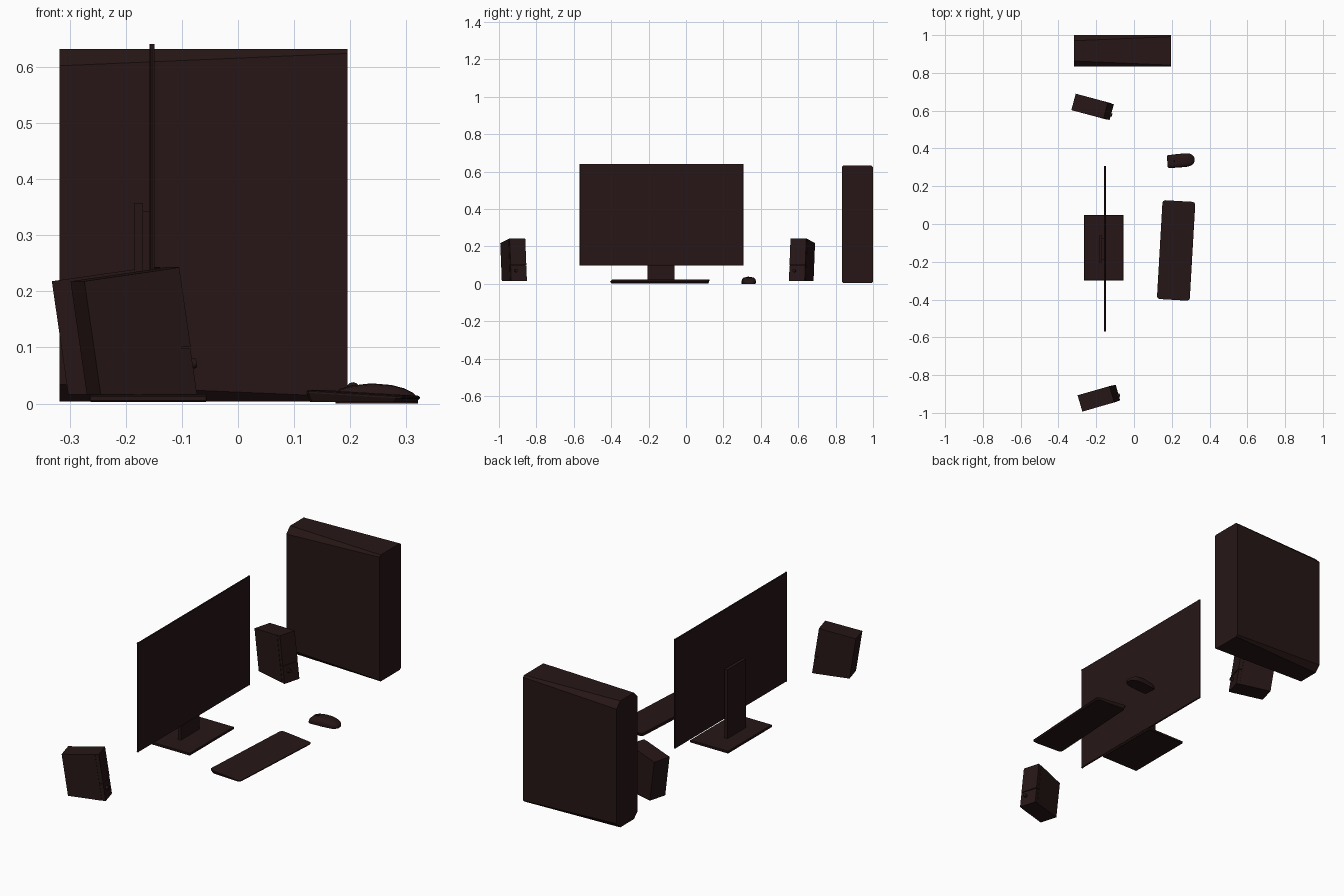
import bpy, bmesh, math
from mathutils import Matrix, Vector

if "Cube" in bpy.data.objects:
    bpy.data.objects.remove(bpy.data.objects["Cube"])

mat = bpy.data.materials.new("dark_plastic")
mat.diffuse_color = (0.02, 0.008, 0.008, 1)
mat.use_nodes = True
mat.node_tree.nodes["Principled BSDF"].inputs["Base Color"].default_value = mat.diffuse_color


def finish(name, bm, matrix=Matrix(), bevel=0.0, segments=2, smooth=False):
    bmesh.ops.recalc_face_normals(bm, faces=bm.faces)
    me = bpy.data.meshes.new(name)
    bm.to_mesh(me)
    bm.free()
    me.materials.append(mat)
    ob = bpy.data.objects.new(name, me)
    bpy.context.collection.objects.link(ob)
    ob.matrix_world = matrix
    if bevel:
        m = ob.modifiers.new("bevel", 'BEVEL')
        m.width, m.segments = bevel, segments
    if smooth:
        bpy.ops.object.select_all(action='DESELECT')
        bpy.context.view_layer.objects.active = ob
        ob.select_set(True)
        bpy.ops.object.shade_smooth_by_angle(angle=math.radians(40))
    return ob


def loft(name, sections, **kw):
    """Closed solid through equal-sized loops of points."""
    bm = bmesh.new()
    loops = [[bm.verts.new(p) for p in s] for s in sections]
    n = len(loops[0])
    for a, b in zip(loops, loops[1:]):
        for i in range(n):
            j = (i + 1) % n
            bm.faces.new((a[i], a[j], b[j], b[i]))
    bm.faces.new(loops[0])
    bm.faces.new(loops[-1])
    return finish(name, bm, **kw)


def box(name, x, y, z, **kw):
    return loft(name, [[(x[0], y[0], k), (x[1], y[0], k), (x[1], y[1], k), (x[0], y[1], k)] for k in z], **kw)


def cylinder(name, p, q, r, matrix=Matrix(), sides=12):
    p, q = Vector(p), Vector(q)
    bm = bmesh.new()
    rot = (q - p).to_track_quat('Z', 'Y').to_matrix().to_4x4()
    bmesh.ops.create_cone(bm, cap_ends=True, segments=sides, radius1=r, radius2=r,
                          depth=(q - p).length, matrix=Matrix.Translation((p + q) / 2) @ rot)
    return finish(name, bm, matrix, smooth=True)


def place(x, y, degrees):
    return Matrix.Translation((x, y, 0)) @ Matrix.Rotation(math.radians(degrees), 4, 'Z')


# Tower: nearly square front, chamfered long edges towards the back
def tower_section(x, c):
    y0, y1, z0, z1 = 0.833, 1.0, 0.004, 0.632
    return [(x, y0 + c, z0), (x, y1 - c, z0), (x, y1, z0 + c), (x, y1, z1 - c),
            (x, y1 - c, z1), (x, y0 + c, z1), (x, y0, z1 - c), (x, y0, z0 + c)]


loft("computer_tower", [tower_section(-0.318, 0.03), tower_section(0.195, 0.008)])

# Monitor: thin panel, slim rounded frame, neck and base
MY, MZ = (-0.57, 0.308), (0.098, 0.641)
box("monitor_panel", (-0.157, -0.149), (MY[0] + 0.002, MY[1] - 0.002), (MZ[0] + 0.002, MZ[1] - 0.002))
r = 0.0045
ya, yb, za, zb = MY[0] + r, MY[1] - r, MZ[0] + r, MZ[1] - r
for name, p, q in [("frame_top", (MY[0], zb), (MY[1], zb)), ("frame_bottom", (MY[0], za), (MY[1], za)),
                   ("frame_left", (ya, MZ[0]), (ya, MZ[1])), ("frame_right", (yb, MZ[0]), (yb, MZ[1]))]:
    cylinder(name, (-0.153, *p), (-0.153, *q), r, sides=8)
box("stand_neck", (-0.185, -0.169), (-0.207, -0.061), (0.012, 0.357))
box("stand_mount", (-0.17, -0.156), (-0.19, -0.078), (0.20, 0.342))
box("stand_base", (-0.265, -0.055), (-0.299, 0.048), (0.003, 0.015), bevel=0.002, segments=1)

# Keyboard: wedge with clipped corners, higher at the back edge
def keyboard_outline(inset, top):
    a, b, c = 0.087 - inset, 0.262 - inset, 0.014
    pts = [(-a, -b + c), (-a + c * 0.3, -b + c * 0.3), (-a + c, -b), (a - c, -b), (a - c * 0.3, -b + c * 0.3),
           (a, -b + c), (a, b - c), (a - c * 0.3, b - c * 0.3), (a - c, b), (-a + c, b),
           (-a + c * 0.3, b - c * 0.3), (-a, b - c)]
    return [(x, y, (0.019 - x * 0.06 + top) if top is not None else 0.003) for x, y in pts]


loft("keyboard", [keyboard_outline(0.006, None), keyboard_outline(0, -0.005),
                  keyboard_outline(0, -0.002), keyboard_outline(0.003, 0)],
     matrix=place(0.223, -0.14, -3.3))

# Mouse: rounded shell lofted along its length, with a wheel
mouse_at = place(0.248, 0.336, 5)
mouse = []
for u, w, h in [(-0.072, 0.031, 0.019), (-0.066, 0.034, 0.026), (-0.045, 0.035, 0.032), (-0.01, 0.036, 0.036),
                (0.025, 0.036, 0.033), (0.048, 0.033, 0.027), (0.064, 0.024, 0.019), (0.072, 0.012, 0.011)]:
    half = [(w * 0.95, 0.0), (w, h * 0.4), (w * 0.93, h * 0.75), (w * 0.72, h * 0.95), (w * 0.3, h)]
    mouse.append([(u, -y, z) for y, z in half] + [(u, y, z) for y, z in reversed(half)])
loft("mouse_body", mouse, matrix=mouse_at, smooth=True)
cylinder("mouse_wheel", (-0.043, -0.004, 0.027), (-0.043, 0.004, 0.027), 0.011, mouse_at)


# Speakers: cabinets leaning back, flat bottom, grille, lower panel and knob
def leaning_box(name, u, w, z0, z1, at, slope=0.0, **kw):
    def pt(uu, y, z):
        return (uu - 0.15 * (z - 0.016), y, z)
    back, front = u
    return loft(name, [[pt(back, y, z0), pt(front, y, z0), pt(front, y, z1), pt(back, y, z1 - slope)]
                       for y in (-w, w)], matrix=at, **kw)


for side, at in [("left", place(-0.084, -0.892, 16)), ("right", place(-0.117, 0.592, -15))]:
    leaning_box(side + "_speaker_cabinet", (-0.18, -0.018), 0.045, 0.016, 0.240, at, 0.022)
    leaning_box(side + "_speaker_grille", (-0.018, 0.0), 0.0435, 0.101, 0.243, at, 0.003)
    leaning_box(side + "_speaker_lower_panel", (-0.018, -0.001), 0.0435, 0.016, 0.098, at)
    cylinder(side + "_speaker_knob", (-0.016, -0.015, 0.069), (0.004, -0.015, 0.072), 0.009, at)
